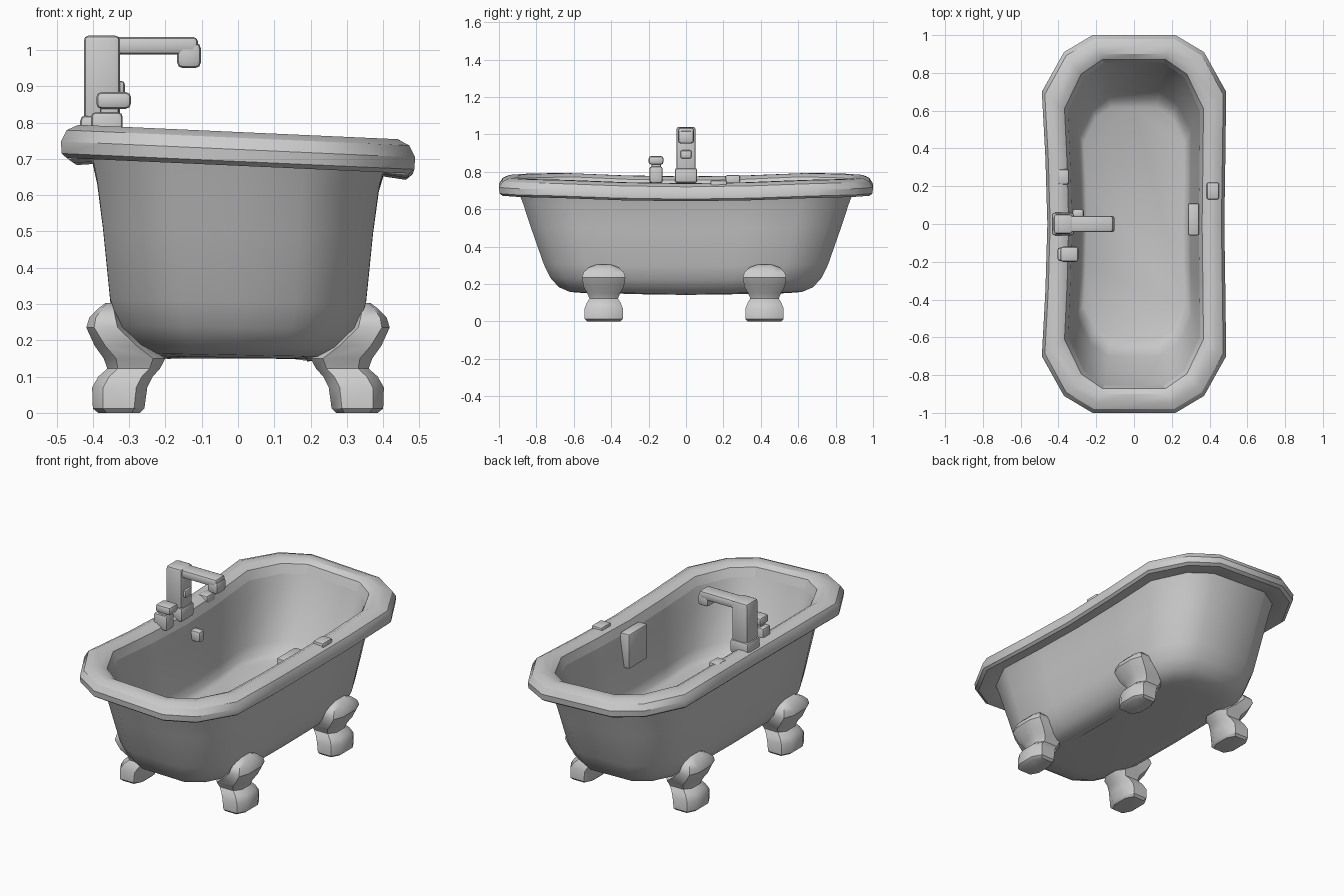
import bpy, bmesh, math


def material(name, v):
    m = bpy.data.materials.new(name)
    m.diffuse_color = (v, v, v, 1)
    return m


ENAMEL = material("grey enamel", 0.57)
PALE = material("pale grey trim", 0.61)


def finish(name, bm, mats, angle=30):
    me = bpy.data.meshes.new(name)
    bm.to_mesh(me)
    bm.free()
    ob = bpy.data.objects.new(name, me)
    bpy.context.collection.objects.link(ob)
    for m in mats:
        me.materials.append(m)
    bpy.ops.object.select_all(action='DESELECT')
    ob.select_set(True)
    bpy.context.view_layer.objects.active = ob
    bpy.ops.object.shade_smooth_by_angle(angle=math.radians(angle))
    return ob


def loft(bm, rings, cap_start=True, cap_end=True):
    loops = [[bm.verts.new(p) for p in r] for r in rings]
    n = len(loops[0])
    for a, b in zip(loops, loops[1:]):
        for i in range(n):
            bm.faces.new((a[i], a[(i + 1) % n], b[(i + 1) % n], b[i]))
    if cap_start:
        bm.faces.new(loops[0][::-1])
    if cap_end:
        bm.faces.new(loops[-1])
    bmesh.ops.remove_doubles(bm, verts=bm.verts, dist=1e-5)
    bmesh.ops.recalc_face_normals(bm, faces=bm.faces)


# long outline with cut corners, pinched at the middle (more on the tap side),
# lifted at the ends and tilted sideways
def outline(hx, hy, z, waist, lift):
    q = [(waist, 0), (0.45 * waist + 0.55, 0.35), (1, 0.70),
         (0.76, 0.91), (0.45, 1), (0, 1)]
    tap_waist = 1 - (1 - waist) * 3
    left = [(-tap_waist, 0), (-0.65 * tap_waist - 0.35, 0.35)]
    full = q + [(-x, y) for x, y in q[4:1:-1]] + left[::-1]
    full += [(x, -y) for x, y in full[-2:0:-1]]
    pts = []
    for x, y in full:
        rise = min(1, max(0, (abs(y) - 0.2) / 0.5))
        pts.append((x * hx, y * hy, z + lift * (0.018 * rise - 0.045 * x * hx)))
    return pts


# one closed tub: underside, outer wall, under the rim, inner walls, floor
bm = bmesh.new()
shell = [(0.19, 0.54, 0.145, 1, 0.4), (0.25, 0.62, 0.152, 1, 0.4),
         (0.293, 0.68, 0.178, 1, 0.4), (0.328, 0.725, 0.228, 1, 0.4),
         (0.352, 0.76, 0.30, 1, 0.4), (0.372, 0.83, 0.50, 1, 0.4),
         (0.388, 0.87, 0.62, 1, 0.6), (0.402, 0.892, 0.675, 1, 1),
         (0.35, 0.855, 0.69, 0.98, 1), (0.335, 0.82, 0.60, 0.98, 0.8),
         (0.302, 0.70, 0.38, 0.98, 0.5), (0.29, 0.66, 0.33, 0.98, 0.4),
         (0.265, 0.617, 0.31, 0.98, 0.3)]
loft(bm, [outline(*r) for r in shell])
finish("tub_shell", bm, [ENAMEL], 45)

# rolled rim, a closed band
bm = bmesh.new()
rim = [(0.385, 0.875, 0.672), (0.472, 0.98, 0.663), (0.486, 0.997, 0.675),
       (0.488, 1.0, 0.708), (0.472, 0.98, 0.740), (0.44, 0.945, 0.756),
       (0.40, 0.90, 0.756), (0.368, 0.872, 0.738), (0.35, 0.855, 0.69)]
rim.append(rim[0])
loft(bm, [outline(x, y, z, 0.98, 1) for x, y, z in rim],
     cap_start=False, cap_end=False)
finish("rim", bm, [PALE], 32)

# claw feet: inner x, outer x, half width, height
FOOT = [(0.27, 0.385, 0.09, 0), (0.258, 0.40, 0.102, 0.012),
        (0.25, 0.402, 0.102, 0.07), (0.235, 0.385, 0.09, 0.10),
        (0.215, 0.36, 0.076, 0.122), (0.20, 0.37, 0.088, 0.15),
        (0.25, 0.395, 0.108, 0.185), (0.31, 0.418, 0.116, 0.235),
        (0.32, 0.41, 0.108, 0.262), (0.332, 0.385, 0.08, 0.288),
        (0.338, 0.365, 0.04, 0.303)]
OCT = [(1, 0.5), (0.6, 1), (-0.6, 1), (-1, 0.5),
       (-1, -0.5), (-0.6, -1), (0.6, -1), (1, -0.5)]
for sx, side in ((1, "right"), (-1, "left")):
    for cy, end in ((-0.44, "front"), (0.42, "back")):
        bm = bmesh.new()
        loft(bm, [[(sx * ((a + b) / 2 + u * (b - a) / 2), cy + v * w, z)
                   for u, v in OCT] for a, b, w, z in FOOT])
        finish(f"{end}_{side}_foot", bm, [PALE], 40)


def box(name, x, y, z, bevel=0.01, mat=PALE):
    bm = bmesh.new()
    bmesh.ops.create_cube(bm, size=1)
    for v in bm.verts:
        for i, (lo, hi) in enumerate((x, y, z)):
            v.co[i] = lo + (v.co[i] + 0.5) * (hi - lo)
    bmesh.ops.bevel(bm, geom=bm.edges[:], offset=bevel, segments=2,
                    profile=0.5, affect='EDGES')
    return finish(name, bm, [mat])


# tap
box("tap_base", (-0.435, -0.318), (-0.06, 0.06), (0.74, 0.82), 0.015)
box("tap_post", (-0.425, -0.325), (-0.052, 0.052), (0.78, 1.04), 0.014)
box("tap_button", (-0.34, -0.312), (-0.03, 0.03), (0.87, 0.915))
box("tap_arm", (-0.40, -0.11), (-0.043, 0.043), (0.988, 1.036), 0.014)
box("tap_spout", (-0.168, -0.102), (-0.043, 0.043), (0.95, 1.02), 0.016)

# handles
box("handle_base", (-0.405, -0.318), (-0.195, -0.125), (0.74, 0.828), 0.012)
box("handle_stem", (-0.38, -0.328), (-0.185, -0.135), (0.81, 0.855), 0.008)
box("handle_cap", (-0.39, -0.295), (-0.20, -0.12), (0.838, 0.884), 0.014)
box("handle_stub", (-0.405, -0.345), (0.21, 0.29), (0.73, 0.782))

# overflow knob, inner wall dish and rim plate
box("overflow_knob", (-0.33, -0.265), (0.03, 0.08), (0.60, 0.665), 0.015)
box("wall_dish", (0.285, 0.345), (-0.06, 0.11), (0.50, 0.70), 0.01)
box("rim_plate", (0.385, 0.45), (0.13, 0.22), (0.71, 0.754))
